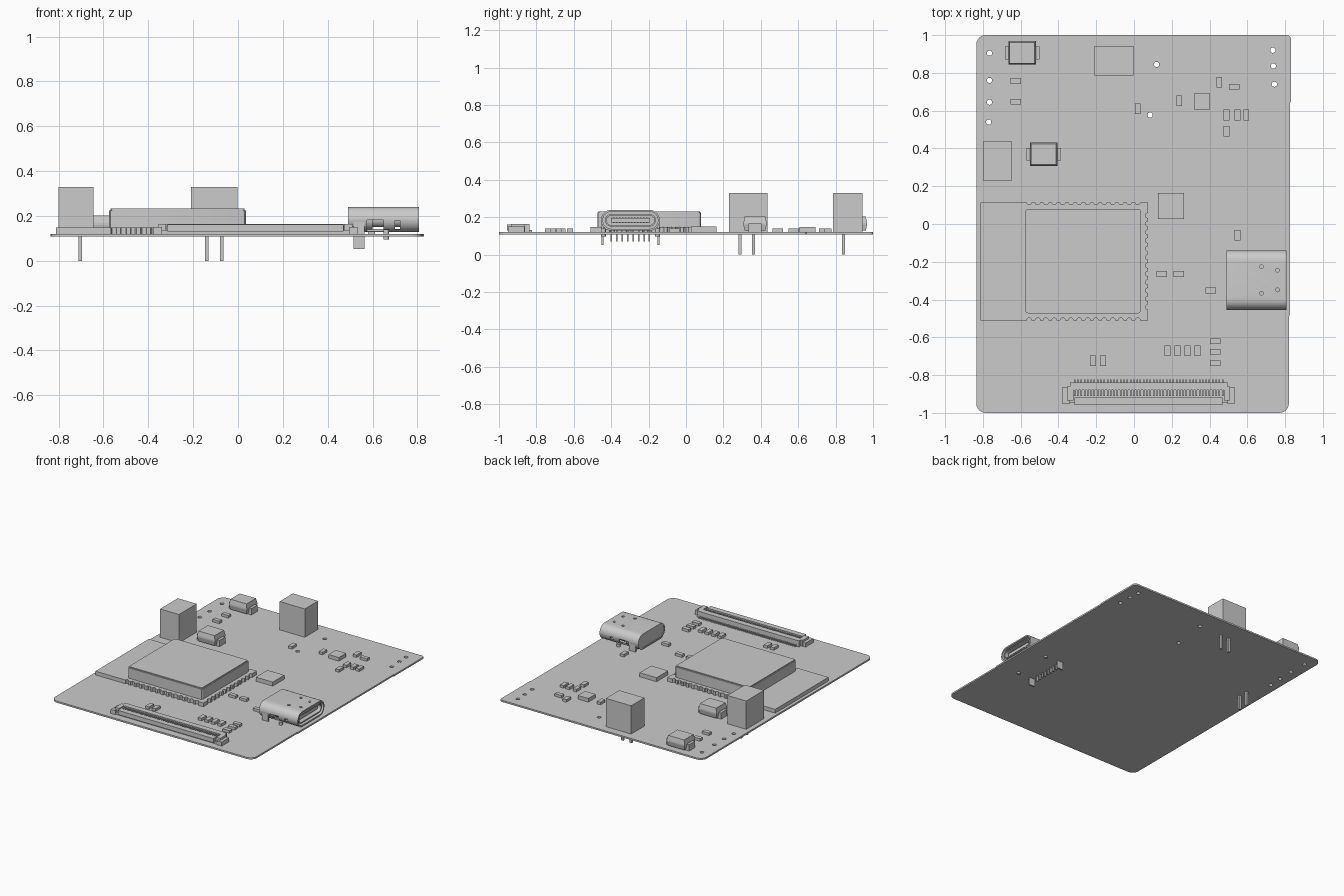
import bpy, bmesh, math
from mathutils import Matrix, Vector

if "Cube" in bpy.data.objects:
    bpy.data.objects.remove(bpy.data.objects["Cube"])

TOP = 0.12  # top surface of the board


def finish(name, bm, smooth=None):
    bmesh.ops.recalc_face_normals(bm, faces=bm.faces)
    me = bpy.data.meshes.new(name)
    bm.to_mesh(me)
    bm.free()
    ob = bpy.data.objects.new(name, me)
    bpy.context.collection.objects.link(ob)
    if smooth:
        bpy.ops.object.select_all(action='DESELECT')
        ob.select_set(True)
        bpy.context.view_layer.objects.active = ob
        bpy.ops.object.shade_smooth_by_angle(angle=math.radians(smooth))
    return ob


def boxes(name, items):
    """One object made of boxes (x0, x1, y0, y1, z0, z1)."""
    bm = bmesh.new()
    for x0, x1, y0, y1, z0, z1 in items:
        m = Matrix.Translation(((x0 + x1) / 2, (y0 + y1) / 2, (z0 + z1) / 2))
        bmesh.ops.create_cube(bm, size=1, matrix=m @ Matrix.Diagonal((x1 - x0, y1 - y0, z1 - z0, 1)))
    return finish(name, bm)


def prism(name, loops, a0, a1, axis='z', smooth=30):
    """Extrude an outline (further loops are holes) along z, or a y-z outline along x."""
    cu = bpy.data.curves.new(name, 'CURVE')
    cu.dimensions, cu.fill_mode, cu.extrude = '2D', 'BOTH', (a1 - a0) / 2
    for loop in loops:
        sp = cu.splines.new('POLY')
        sp.points.add(len(loop) - 1)
        for p, (u, v) in zip(sp.points, loop):
            p.co = (u, v, 0, 1)
        sp.use_cyclic_u = True
    tmp = bpy.data.objects.new(name + "_curve", cu)
    bpy.context.collection.objects.link(tmp)
    bpy.context.view_layer.update()
    me = tmp.to_mesh()
    bm = bmesh.new()
    bm.from_mesh(me)
    tmp.to_mesh_clear()
    bpy.data.objects.remove(tmp)
    bmesh.ops.remove_doubles(bm, verts=bm.verts, dist=1e-5)
    for v in bm.verts:
        u, w, t = v.co
        t += (a0 + a1) / 2
        v.co = Vector((t, u, w)) if axis == 'x' else Vector((u, w, t))
    return finish(name, bm, smooth)


def circle(x, y, r, n=16):
    return [(x + r * math.cos(2 * math.pi * i / n), y + r * math.sin(2 * math.pi * i / n)) for i in range(n)]


def arc(cx, cy, r, a0, a1, n=6):
    return [(cx + r * math.cos(math.radians(a0 + (a1 - a0) * i / n)),
             cy + r * math.sin(math.radians(a0 + (a1 - a0) * i / n))) for i in range(n + 1)]


def rounded(x0, x1, y0, y1, r, n=6):
    return (arc(x1 - r, y1 - r, r, 0, 90, n) + arc(x0 + r, y1 - r, r, 90, 180, n)
            + arc(x0 + r, y0 + r, r, 180, 270, n) + arc(x1 - r, y0 + r, r, 270, 360, n))


def loft(name, cx, cy, rings):
    """Stacked rectangles (z, half x, half y)."""
    bm = bmesh.new()
    rows = [[bm.verts.new((cx + sx * hx, cy + sy * hy, z)) for sx, sy in ((-1, -1), (1, -1), (1, 1), (-1, 1))]
            for z, hx, hy in rings]
    for a, b in zip(rows, rows[1:]):
        for i in range(4):
            bm.faces.new((a[i], a[(i + 1) % 4], b[(i + 1) % 4], b[i]))
    bm.faces.new(rows[0])
    bm.faces.new(rows[-1])
    return finish(name, bm)


# Board with mounting holes and slightly stepped right edge
outline = (arc(0.81, 0.98, 0.02, 0, 90, 4) + arc(-0.785, 0.95, 0.05, 90, 180)
           + arc(-0.785, -0.95, 0.05, 180, 270) + arc(0.77, -0.95, 0.05, 270, 360)
           + [(0.82, -0.49), (0.825, -0.48), (0.825, 0.64), (0.83, 0.645)])
holes = [(-0.765, 0.905), (-0.765, 0.76), (-0.765, 0.645), (-0.77, 0.54), (0.12, 0.845),
         (0.085, 0.577), (0.735, 0.92), (0.738, 0.836), (0.743, 0.74)]
prism("board", [outline] + [circle(x, y, 0.014) for x, y in holes], 0.108, TOP)

# Tall terminal blocks with pins through the board
boxes("terminal_block_left", [(-0.80, -0.645, 0.23, 0.437, TOP, 0.33)])
boxes("terminal_block_back", [(-0.21, -0.003, 0.787, 0.943, TOP, 0.33)])
for i, (x, y) in enumerate([(-0.703, 0.29), (-0.703, 0.36), (-0.14, 0.842), (-0.072, 0.842)]):
    boxes(f"terminal_pin_{i}", [(x - .008, x + .008, y - .008, y + .008, 0, TOP + .01)])

# Diodes: tapered body with wrapped end tabs
for i, (x, y) in enumerate([(-0.592, 0.906), (-0.478, 0.369)]):
    loft(f"diode_body_{i}", x, y, [(0.128, .066, .055), (0.16, .073, .062), (0.17, .073, .062), (0.203, .066, .055)])
    boxes(f"diode_tabs_{i}", [(x + s * .08 - .012, x + s * .08 + .012, y - .034, y + .034, TOP, 0.167) for s in (-1, 1)]
          + [(x + s * .06 - .03, x + s * .06 + .03, y - .034, y + .034, TOP, 0.128) for s in (-1, 1)])

# Small chip components, lying along x or along y
along_x = [(-.627, .757), (-.625, .648), (.53, .727), (.146, -.265), (.236, -.265), (.407, -.352),
           (.43, -.62), (.43, -.677), (.43, -.738)]
along_y = [(.02, .61), (.24, .653), (.452, .75), (.49, .577), (.548, .577), (.595, .577), (.49, .49),
           (.548, -.06), (-.217, -.725), (-.164, -.725), (.177, -.672), (.23, -.672), (.283, -.672), (.336, -.672)]
for tag, spots, hx, hy in (("a", along_x, .028, .015), ("b", along_y, .015, .028)):
    for i, (x, y) in enumerate(spots):
        boxes(f"small_chip_{tag}{i}", [(x - hx, x + hx, y - hy, y + hy, TOP, 0.139)])
boxes("regulator_chip", [(.317, .402, .607, .692, TOP, 0.147)])
boxes("interface_chip", [(.127, .266, .027, .163, TOP, 0.15)])

# Radio module: board with half-round pads cut in three edges, and a metal shield
x0, x1, y0, y1, pitch, r = -0.812, 0.073, -0.51, 0.115, 0.0441, 0.013
edge = [(x0, y1), (x0, y0)]
xs = [0.019 - pitch * i for i in range(14)]
ys = [(y0 + y1) / 2 + pitch * (i - 5.5) for i in range(12)]
for x in reversed(xs):
    edge += arc(x, y0, r, 180, 0)
edge.append((x1, y0))
for y in ys:
    edge += arc(x1, y, r, 270, 90)
edge.append((x1, y1))
for x in xs:
    edge += arc(x, y1, r, 360, 180)
prism("module_board", [edge], TOP, 0.148)
prism("module_shield", [rounded(-.575, .036, -.473, .08, .015, 3)], 0.148, 0.225)
prism("module_shield_lid", [rounded(-.569, .03, -.467, .074, .012, 3)], 0.225, 0.232)

# Charging socket: oval shell opening towards +x
cy, cz, hw, hh = -0.297, 0.184, 0.157, 0.056


def oval(inset):
    a, b = hw - inset, hh - inset
    return rounded(cy - a, cy + a, cz - b, cz + b, b - .0002, 8)


shell = prism("socket_shell", [oval(0), oval(.01)], 0.49, 0.807, 'x')
bm = bmesh.new()
for wx0, wx1, wz0, wz1 in ((.575, .648, .10, .182), (.70, .722, .14, .18)):
    for s in (-1, 1):
        m = Matrix.Translation(((wx0 + wx1) / 2, cy + s * hw, (wz0 + wz1) / 2))
        bmesh.ops.create_cube(bm, size=1, matrix=m @ Matrix.Diagonal((wx1 - wx0, .08, wz1 - wz0, 1)))
for hx, dy in ((.675, .07), (.76, .052)):
    for s in (-1, 1):
        bmesh.ops.create_cone(bm, cap_ends=True, segments=12, radius1=.01, radius2=.01, depth=.04,
                              matrix=Matrix.Translation((hx, cy + s * dy, cz + hh)))
cutter = finish("socket_cutter", bm)
cutter.hide_render = True
mod = shell.modifiers.new("windows", 'BOOLEAN')
mod.object, mod.operation, mod.solver = cutter, 'DIFFERENCE', 'EXACT'
bpy.context.view_layer.objects.active = shell
bpy.ops.object.modifier_apply(modifier=mod.name)
bpy.data.objects.remove(cutter)

prism("socket_back", [oval(.009)], 0.493, 0.6, 'x')
prism("socket_liner", [oval(.022), oval(.03)], 0.6, 0.80, 'x')
boxes("socket_tongue", [(.59, .785, cy - .105, cy + .105, cz - .011, cz + .011)])
boxes("socket_contacts", [(.60, .775, cy + .016 * (i - 5.5) - .004, cy + .016 * (i - 5.5) + .004, cz - .014, cz + .014)
                          for i in range(12)])
boxes("socket_legs", [(.515, .565, cy + s * .15 - .006, cy + s * .15 + .006, 0.052, cz) for s in (-1, 1)])
boxes("socket_pins", [(.525, .54, cy + .029 * (i - 3.5) - .004, cy + .029 * (i - 3.5) + .004, 0.07, 0.14)
                      for i in range(8)])
for i, s in enumerate((-1, 1)):
    prism(f"socket_peg_{i}", [circle(.661, cy + s * .145, .013)], 0.096, 0.14)

# Ribbon cable connector: base, rear bar, front lip, end posts and contacts
cx = 0.0775
boxes("ribbon_connector_housing", [
    (cx - .417, cx + .417, -.945, -.85, TOP, .137),
    (cx - .417, cx + .417, -.88, -.838, TOP, .165)]
    + [(cx + s * .436 - .019, cx + s * .436 + .019, -.952, -.863, TOP, .15) for s in (-1, 1)]
    + [(cx + s * .415 - .017, cx + s * .415 + .017, -.935, -.86, TOP, .165) for s in (-1, 1)])
boxes("ribbon_connector_latch", [(cx - .392, cx + .392, -.958, -.918, .13, .162)])
contacts = []
for i in range(46):
    x = cx + .0174 * (i - 22.5)
    contacts += [(x - .004, x + .004, -.84, -.824, TOP, .132), (x - .004, x + .004, -.91, -.87, .13, .158)]
boxes("ribbon_connector_contacts", contacts)
